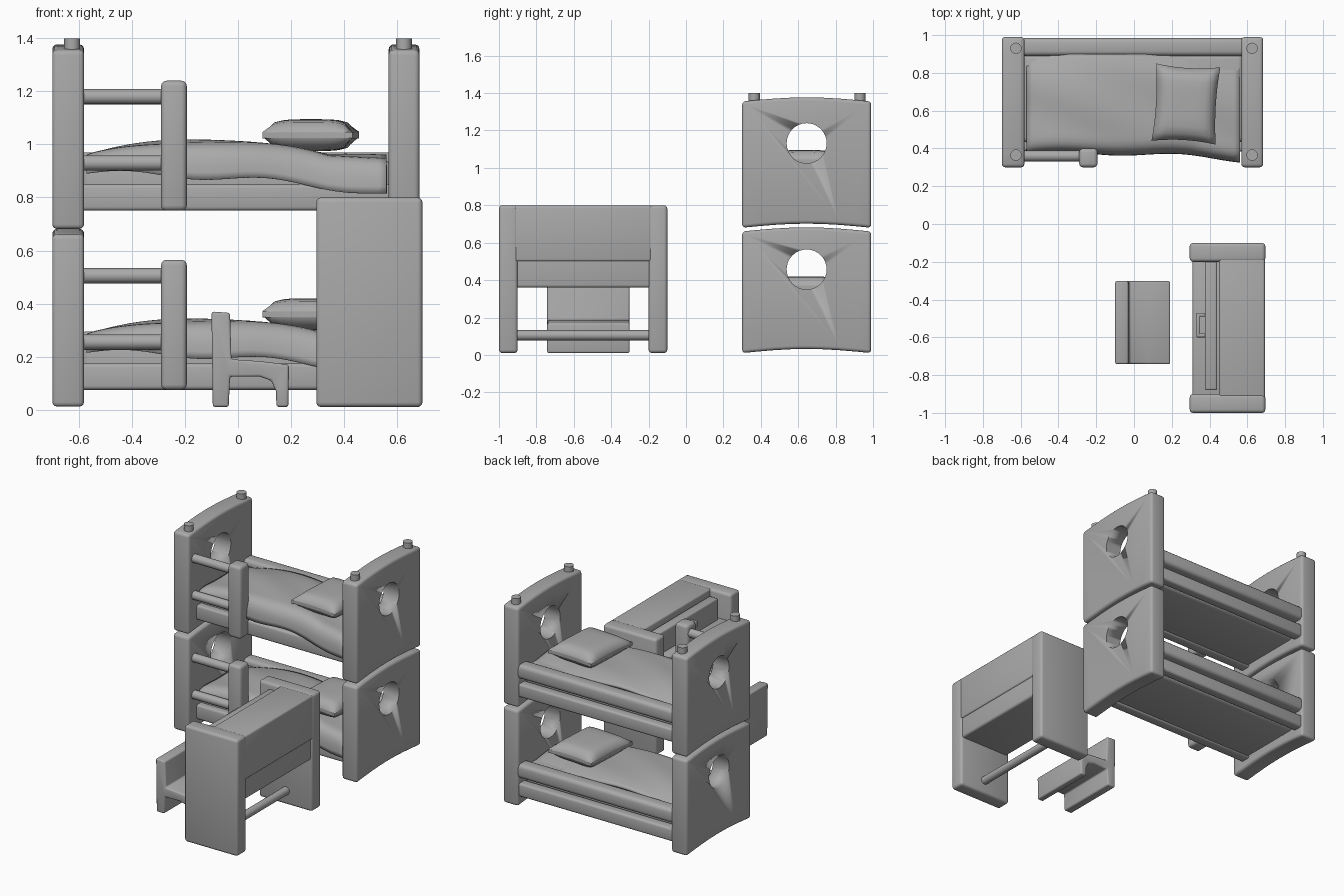
import bpy, bmesh, math
from mathutils import Vector, Matrix

old = bpy.data.objects.get("Cube")
if old:
    bpy.data.objects.remove(old, do_unlink=True)

grey = bpy.data.materials.new("plain_grey")
grey.use_nodes = True
grey.diffuse_color = (0.4, 0.4, 0.4, 1)
grey.node_tree.nodes["Principled BSDF"].inputs["Base Color"].default_value = (0.4, 0.4, 0.4, 1)


def finish(name, bm, angle=50):
    bmesh.ops.recalc_face_normals(bm, faces=bm.faces)
    mesh = bpy.data.meshes.new(name)
    bm.to_mesh(mesh)
    bm.free()
    mesh.materials.append(grey)
    obj = bpy.data.objects.new(name, mesh)
    bpy.context.collection.objects.link(obj)
    bpy.ops.object.select_all(action='DESELECT')
    obj.select_set(True)
    bpy.context.view_layer.objects.active = obj
    bpy.ops.object.shade_smooth_by_angle(angle=math.radians(angle))
    return obj


def round_edges(bm, width):
    edges = [e for e in bm.edges if e.calc_face_angle(0) > 0.6]
    bmesh.ops.bevel(bm, geom=edges, offset=width, segments=3, profile=0.5, affect='EDGES')


def box(name, low, high, bevel=0.015):
    low, high = Vector(low), Vector(high)
    bm = bmesh.new()
    bmesh.ops.create_cube(bm, size=1)
    for v in bm.verts:
        v.co = (low + high) / 2 + v.co * (high - low)
    round_edges(bm, bevel)
    return finish(name, bm)


def prism(name, points, shift, bevel):
    """Extrude a closed outline of 3D points along shift."""
    bm = bmesh.new()
    face = bm.faces.new([bm.verts.new(p) for p in points])
    new = bmesh.ops.extrude_face_region(bm, geom=[face])
    bmesh.ops.translate(bm, vec=shift, verts=[g for g in new["geom"] if isinstance(g, bmesh.types.BMVert)])
    bmesh.ops.recalc_face_normals(bm, faces=bm.faces)
    round_edges(bm, bevel)
    return finish(name, bm)


def rod(name, start, end, radius, sides=16):
    start, end = Vector(start), Vector(end)
    bm = bmesh.new()
    turn = (end - start).to_track_quat('Z', 'Y').to_matrix().to_4x4()
    bmesh.ops.create_cone(bm, cap_ends=True, segments=sides, radius1=radius, radius2=radius,
                          depth=(end - start).length, matrix=Matrix.Translation((start + end) / 2) @ turn)
    return finish(name, bm)


def end_panel(name, x, width, z_low, z_high, hole_z):
    """Headboard slab with arched top and foot and a round opening."""
    steps = [i / 8 for i in range(9)]
    arch = lambda t: 0.022 * math.sin(math.pi * t)
    outline = [(x, 0.3 + 0.69 * t, z_low + arch(t)) for t in steps]
    outline += [(x, 0.3 + 0.69 * t, z_high + arch(t)) for t in reversed(steps)]
    panel = prism(name, outline, (width, 0, 0), 0.018)
    cutter = rod("hole_cutter", (x - 0.1, 0.645, hole_z), (x + width + 0.1, 0.645, hole_z), 0.107, 32)
    cutter.hide_render = True
    mod = panel.modifiers.new("hole", 'BOOLEAN')
    mod.object, mod.operation, mod.solver = cutter, 'DIFFERENCE', 'EXACT'
    bpy.context.view_layer.objects.active = panel
    bpy.ops.object.modifier_apply(modifier=mod.name)
    bpy.data.objects.remove(cutter, do_unlink=True)


def blanket(name, base):
    """Rumpled cover that hangs over the front rail."""
    bm = bmesh.new()
    bmesh.ops.create_grid(bm, x_segments=36, y_segments=28, size=0.5)
    for v in bm.verts:
        s, t = v.co.x + 0.5, v.co.y + 0.5
        x = -0.57 + 1.13 * s
        top = base + 0.215 + 0.06 * math.sin(math.pi * min(1, s * 1.25)) ** 0.8 if s < 0.8 else base + 0.215
        top += 0.008 * math.sin(9 * s + 5 * t) * math.sin(7 * t)
        hem = base + 0.14 - 0.08 * s ** 2 + 0.012 * math.sin(13 * s)
        edge = 0.375 - 0.04 * s ** 3 + 0.01 * math.sin(11 * s)
        if t < 0.3:
            a = t / 0.3
            y = edge + 0.09 * a ** 2.5
            z = hem + (top - 0.01 - hem) * math.sin(a * math.pi / 2)
        else:
            a = (t - 0.3) / 0.7
            y = edge + 0.09 + (0.9 - edge - 0.09) * a
            z = top - 0.01 * (1 - a) - 0.05 * a ** 4
        v.co = (x, y, z)
    obj = finish(name, bm, 70)
    mod = obj.modifiers.new("thickness", 'SOLIDIFY')
    mod.thickness = 0.02


def pillow(name, centre, size, turn):
    bm = bmesh.new()
    bmesh.ops.create_cube(bm, size=2)
    bmesh.ops.subdivide_edges(bm, edges=bm.edges[:], cuts=9, use_grid_fill=True)
    for v in bm.verts:
        u, w = v.co.x, v.co.y
        puff = 0.2 + 0.8 * math.sqrt(max(0, (1 - u ** 4) * (1 - w ** 4)))
        pinch = 1 - 0.07 * (1 - u * u) * w * w
        pinch_x = 1 - 0.07 * (1 - w * w) * u * u
        v.co = Vector((u * size[0] * pinch_x, w * size[1] * pinch, v.co.z * size[2] * puff))
    bmesh.ops.transform(bm, verts=bm.verts, matrix=Matrix.Translation(centre) @ Matrix.Rotation(turn, 4, 'Z'))
    finish(name, bm, 80)


# Two stacked bunks
for level, base in (("lower", 0.075), ("upper", 0.75)):
    z_low, z_high = (0.01, 0.66) if level == "lower" else (0.68, 1.355)
    end_panel(level + "_left_end_panel", 0.568, 0.116, z_low, z_high, base + 0.382)
    end_panel(level + "_right_end_panel", -0.7, 0.12, z_low, z_high, base + 0.382)
    box(level + "_front_rail", (-0.6, 0.385, base), (0.59, 0.46, base + 0.1))
    box(level + "_back_rail", (-0.6, 0.91, base), (0.59, 0.98, base + 0.09))
    box(level + "_back_guard", (-0.6, 0.89, base + 0.125), (0.59, 0.985, base + 0.22), 0.025)
    box(level + "_mattress", (-0.59, 0.43, base + 0.01), (0.58, 0.9, base + 0.19), 0.03)
    blanket(level + "_blanket", base)
    pillow(level + "_pillow", (0.275, 0.635, base + 0.285), (0.17, 0.205, 0.06), -0.06)
    # Short ladder guard
    box(level + "_ladder_post", (-0.29, 0.3, base), (-0.193, 0.4, base + 0.49), 0.02)
    for n, height in enumerate((0.18, 0.43)):
        rod(f"{level}_ladder_bar_{n}", (-0.6, 0.36, base + height), (-0.27, 0.36, base + height), 0.029)

# Pegs on the bed ends
for x in (-0.625, 0.625):
    for y in (0.365, 0.93):
        rod("peg", (x, y, 1.33), (x, y, 1.4), 0.03)

# Desk
for side, y in (("front", -1.0), ("back", -0.2)):
    box("desk_" + side + "_side", (0.295, y, 0.01), (0.695, y + 0.1, 0.8), 0.018)
box("desk_body", (0.31, -0.92, 0.36), (0.685, -0.18, 0.62))
box("desk_upper_body", (0.45, -0.92, 0.5), (0.693, -0.18, 0.798), 0.012)
box("desk_drawer", (0.375, -0.88, 0.6), (0.44, -0.2, 0.765), 0.01)
rod("desk_foot_bar", (0.5, -0.92, 0.105), (0.5, -0.18, 0.105), 0.027)
box("drawer_handle_grip", (0.33, -0.6, 0.69), (0.35, -0.47, 0.73), 0.006)
for y in (-0.6, -0.49):
    box("drawer_handle_arm", (0.335, y, 0.69), (0.385, y + 0.02, 0.73), 0.006)

# Chair, one side outline swept across its width
outline = [(-0.095, 0.01), (-0.035, 0.01), (-0.03, 0.125), (0.08, 0.125), (0.125, 0.11),
           (0.143, 0.07), (0.145, 0.01), (0.19, 0.01), (0.192, 0.17), (0.08, 0.183),
           (-0.025, 0.19), (-0.03, 0.365), (-0.1, 0.37)]
prism("chair", [(x, -0.742, z) for x, z in outline], (0, 0.44, 0), 0.01)
